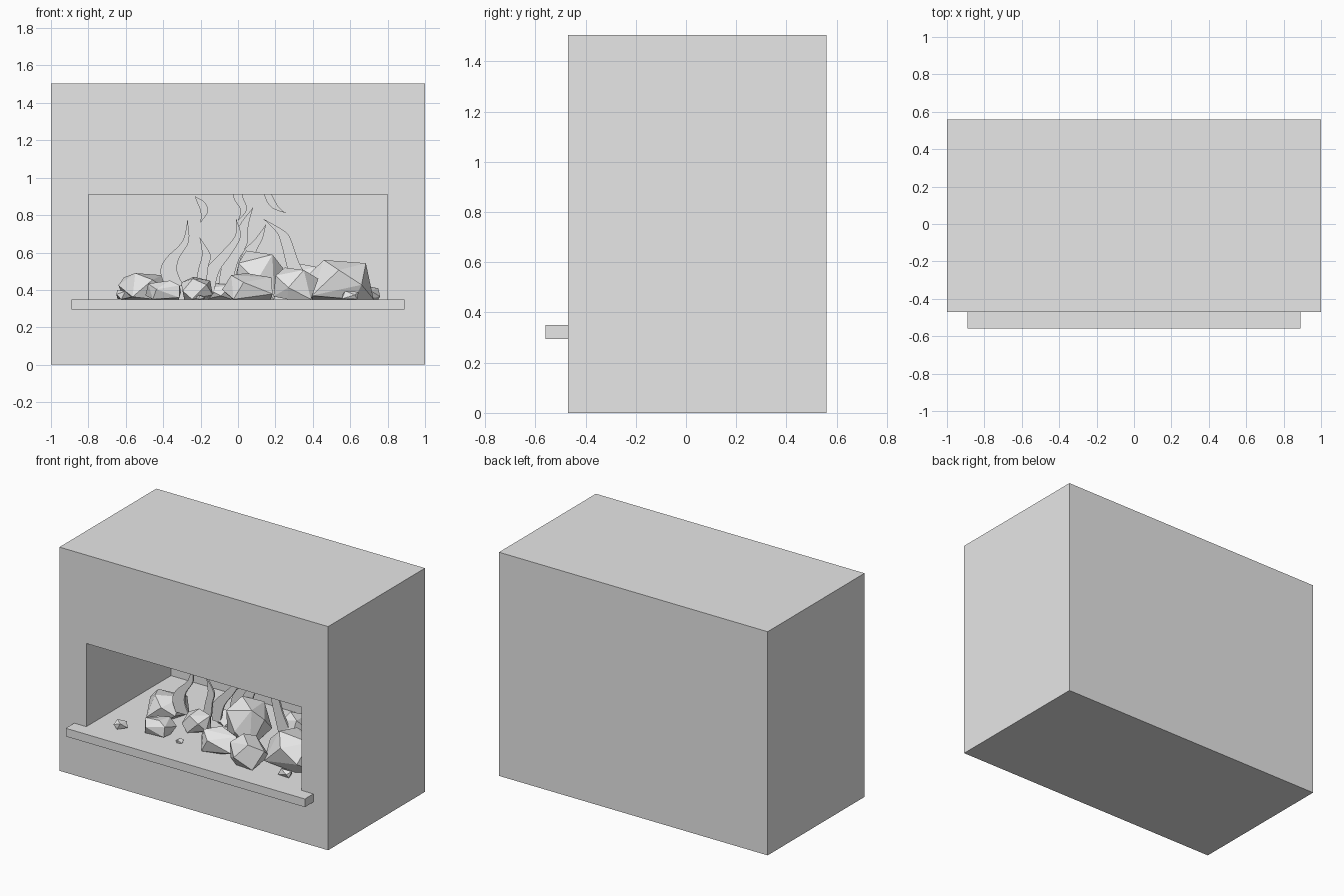
import bpy, bmesh, math, random
from mathutils import Vector

if "Cube" in bpy.data.objects:
    bpy.data.objects.remove(bpy.data.objects["Cube"], do_unlink=True)

stone = bpy.data.materials.new("plain_grey")
stone.use_nodes = True
GREY = (0.8, 0.8, 0.8, 1)
stone.diffuse_color = GREY
stone.node_tree.nodes["Principled BSDF"].inputs["Base Color"].default_value = GREY

FLOOR, LINTEL = 0.35, 0.91
FRONT, BACK = -0.47, 0.56


def finish(name, bm):
    bmesh.ops.recalc_face_normals(bm, faces=bm.faces[:])
    mesh = bpy.data.meshes.new(name)
    bm.to_mesh(mesh)
    bm.free()
    mesh.materials.append(stone)
    obj = bpy.data.objects.new(name, mesh)
    bpy.context.collection.objects.link(obj)
    return obj


def box(x, y, z):
    """Box between (low, high) pairs on each axis."""
    bm = bmesh.new()
    bmesh.ops.create_cube(bm, size=1)
    for v in bm.verts:
        v.co = [pair[c > 0] for pair, c in zip((x, y, z), v.co)]
    return bm


# Surround with the firebox pushed in from its front face
bm = box((-1, 1), (FRONT, BACK), (0, 1.505))
bm.normal_update()
face = min(bm.faces, key=lambda f: f.calc_center_median().y)
for depth in (FRONT, 0.43):
    bmesh.ops.inset_individual(bm, faces=[face], thickness=0.01)
    middle = face.calc_center_median()
    for v in face.verts:
        v.co = (math.copysign(0.8, v.co.x), depth, LINTEL if v.co.z > middle.z else FLOOR)
finish("surround", bm)

# Hearth ledge, level with the firebox floor
finish("hearth_ledge", box((-0.89, 0.89), (-0.56, FRONT), (0.295, FLOOR)))


# Faceted coals standing on the floor
def coal(name, x, y, width, depth, height, seed, count=13):
    rng = random.Random(seed)
    points = []
    turn = rng.uniform(0, math.tau)
    for i in range(count):
        z = 1 - 2 * (i + 0.5) / count
        a = turn + i * 2.4 + rng.uniform(-0.3, 0.3)
        r = math.sqrt(1 - z * z)
        p = Vector((r * math.cos(a), r * math.sin(a), z))
        # push towards a blocky shape, flat underneath
        p = Vector([math.copysign(abs(c) ** 0.75, c) for c in p])
        p.z = max(p.z, -0.55)
        points.append(p)
    low = [min(p[k] for p in points) for k in range(3)]
    high = [max(p[k] for p in points) for k in range(3)]
    size = (width, depth, height)
    base = (x - width / 2, y - depth / 2, FLOOR)
    bm = bmesh.new()
    for p in points:
        bm.verts.new([base[k] + size[k] * (p[k] - low[k]) / (high[k] - low[k]) for k in range(3)])
    bmesh.ops.convex_hull(bm, input=bm.verts[:])
    bmesh.ops.delete(bm, geom=[v for v in bm.verts if not v.link_faces], context='VERTS')
    bmesh.ops.dissolve_limit(bm, angle_limit=0.12, verts=bm.verts[:], edges=bm.edges[:])
    finish(name, bm)


coals = [  # x, y, width, depth, height
    (-0.51, -0.04, 0.26, 0.26, 0.14),
    (-0.40, -0.28, 0.19, 0.16, 0.10),
    (-0.22, -0.11, 0.17, 0.16, 0.12),
    (0.05, -0.28, 0.27, 0.18, 0.14),
    (0.31, -0.33, 0.24, 0.20, 0.17),
    (0.54, -0.17, 0.37, 0.30, 0.21),
    (0.11, -0.05, 0.26, 0.26, 0.26),
    (0.37, 0.08, 0.16, 0.18, 0.19),
    (0.70, 0.03, 0.12, 0.12, 0.07),
    (-0.10, 0.06, 0.16, 0.16, 0.09),
]
for i, spec in enumerate(coals):
    coal(f"coal_{i + 1}", *spec, seed=i + 5)

# Small chips at the front
chips = [(-0.61, -0.36, 0.08, 0.07, 0.05), (-0.20, -0.33, 0.05, 0.04, 0.025),
         (0.60, -0.35, 0.09, 0.06, 0.045)]
for i, spec in enumerate(chips):
    coal(f"coal_chip_{i + 1}", *spec, seed=i + 40, count=8)


# Flames: thin wavy ribbons given as (x, z, width) up the middle line
def flame(name, y, line, steps=4):
    rows = [Vector(p) for p in line]
    rows = [rows[0]] + rows + [rows[-1]]
    path = []
    for a, b, c, d in zip(rows, rows[1:], rows[2:], rows[3:]):
        for s in range(steps):
            t = s / steps
            path.append(b + (c - a) * t / 2 + (a - b * 2.5 + c * 2 - d / 2) * t * t
                        + (b * 3 - a - c * 3 + d) * t ** 3 / 2)
    path.append(rows[-1])
    bm = bmesh.new()
    previous = None
    for p in path:
        half = max(p.z, 0.002) / 2
        pair = [bm.verts.new((p.x + side * half, y, p.y)) for side in (-1, 1)]
        if previous:
            bm.faces.new((previous[0], previous[1], pair[1], pair[0]))
        previous = pair
    obj = finish(name, bm)
    solid = obj.modifiers.new("thickness", 'SOLIDIFY')
    solid.thickness = 0.012
    solid.offset = 0


flame("flame_left", -0.10, [(-.34, .42, .10), (-.37, .5, .09), (-.35, .57, .07), (-.28, .66, .035), (-.27, .775, 0)])
flame("flame_left_small", -0.04, [(-.2, .42, .06), (-.185, .52, .05), (-.17, .59, .045), (-.205, .68, 0)])
flame("flame_middle_low", 0.0, [(-.16, .38, .06), (-.14, .5, .08), (-.06, .6, .06), (0, .69, .03), (-.01, .78, 0)])
flame("flame_middle", 0.06, [(-.07, .42, .07), (-.04, .55, .08), (.02, .65, .06), (.03, .74, .05), (.08, .84, 0)])
flame("flame_middle_right", 0.03, [(.02, .45, .08), (.06, .6, .07), (.11, .67, .04), (.15, .75, 0)])
flame("flame_right", 0.02, [(.34, .42, .10), (.29, .55, .07), (.26, .65, .06), (.23, .71, .05), (.135, .78, 0)])
flame("wisp_left", -0.02, [(-.2, .76, 0), (-.18, .82, .04), (-.2, .87, .04), (-.23, .9, 0)])
flame("wisp_middle", 0.04, [(0, .77, 0), (.03, .83, .035), (0, .9, .05), (.01, .98, 0)])
flame("wisp_right", 0.02, [(.26, .81, 0), (.2, .84, .04), (.16, .91, .04), (.15, .98, 0)])
